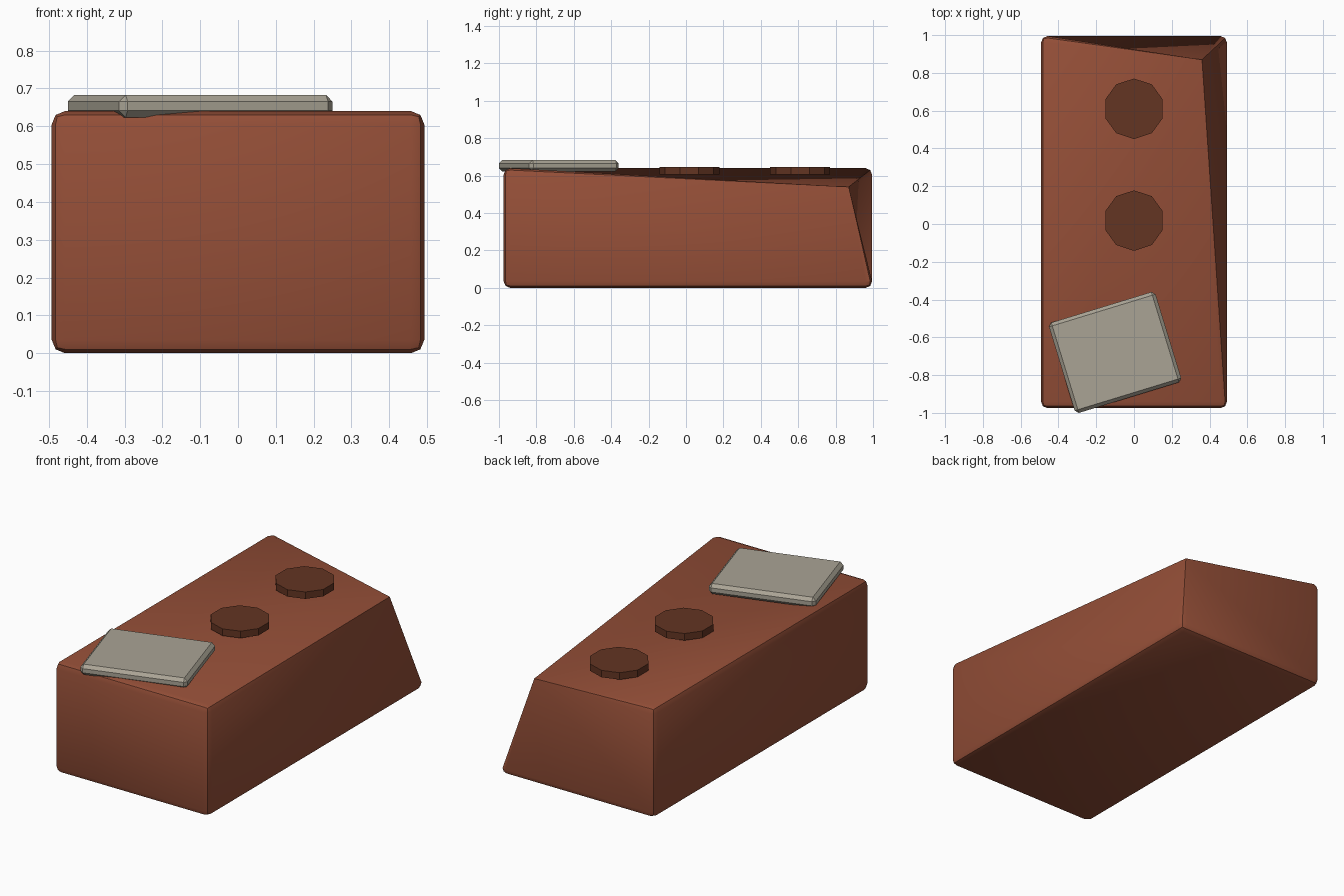
import bpy, bmesh, math
from mathutils import Vector, Matrix

cube = bpy.data.objects.get("Cube")
if cube:
    bpy.data.objects.remove(cube, do_unlink=True)


def material(name, rgb):
    m = bpy.data.materials.new(name)
    m.use_nodes = True
    m.diffuse_color = (*rgb, 1)
    m.node_tree.nodes["Principled BSDF"].inputs["Base Color"].default_value = (*rgb, 1)
    return m


def finish(bm, name, mat, smooth=False):
    bmesh.ops.recalc_face_normals(bm, faces=bm.faces)
    mesh = bpy.data.meshes.new(name)
    bm.to_mesh(mesh)
    bm.free()
    mesh.materials.append(mat)
    ob = bpy.data.objects.new(name, mesh)
    bpy.context.collection.objects.link(ob)
    if smooth:
        bpy.ops.object.select_all(action="DESELECT")
        ob.select_set(True)
        bpy.context.view_layer.objects.active = ob
        bpy.ops.object.shade_smooth_by_angle(angle=math.radians(30))
    return ob


def bevelled_box(size, centre, bevel, segments, turn=0):
    bm = bmesh.new()
    bmesh.ops.create_cube(bm, size=1)
    bmesh.ops.scale(bm, vec=size, verts=bm.verts)
    bmesh.ops.bevel(bm, geom=bm.edges[:], offset=bevel, segments=segments,
                    profile=0.5, affect="EDGES")
    bmesh.ops.transform(bm, verts=bm.verts, matrix=Matrix.Translation(centre)
                        @ Matrix.Rotation(turn, 4, "Z"))
    return bm


clay = material("red clay", (0.30, 0.078, 0.039))
dark_clay = material("dark clay", (0.125, 0.035, 0.016))
stone = material("pale stone", (0.40, 0.37, 0.30))

# Brick body with its rear top left corner pulled inwards to a point
bm = bevelled_box((0.985, 1.97, 0.64), (0, 0.01, 0.32), 0.035, 2)
corner = Vector((0.4925, 0.995, 0.64))
pulled = [v for v in bm.verts if (v.co - corner).length < 0.08]
bmesh.ops.pointmerge(bm, verts=pulled, merge_co=(0.36, 0.87, 0.54))

# Crease the top along the diagonal to the pulled corner
apex = min(bm.verts, key=lambda v: (v.co - Vector((0.36, 0.87, 0.54))).length)
top_face = max(bm.faces, key=lambda f: f.calc_area() * f.normal.z)
opposite = min(top_face.verts, key=lambda v: v.co.x + v.co.y)
bmesh.ops.connect_verts(bm, verts=[apex, opposite])
finish(bm, "brick_body", clay, smooth=True)

# Ten-sided discs along the top
for name, y in (("middle_disc", 0.018), ("rear_disc", 0.61)):
    bm = bmesh.new()
    bmesh.ops.create_cone(bm, cap_ends=True, segments=10, radius1=0.16,
                          radius2=0.16, depth=0.04)
    start = max(bm.verts, key=lambda v: v.co.y).co
    turn = math.pi / 2 - math.atan2(start.y, start.x)
    bmesh.ops.transform(bm, verts=bm.verts, matrix=Matrix.Translation((0, y, 0.625))
                        @ Matrix.Rotation(turn, 4, "Z"))
    finish(bm, name, dark_clay)

# Tilted-round square slab at the front
bm = bevelled_box((0.59, 0.5, 0.06), (-0.1, -0.68, 0.653), 0.018, 1, math.radians(17))
finish(bm, "stone_slab", stone)
